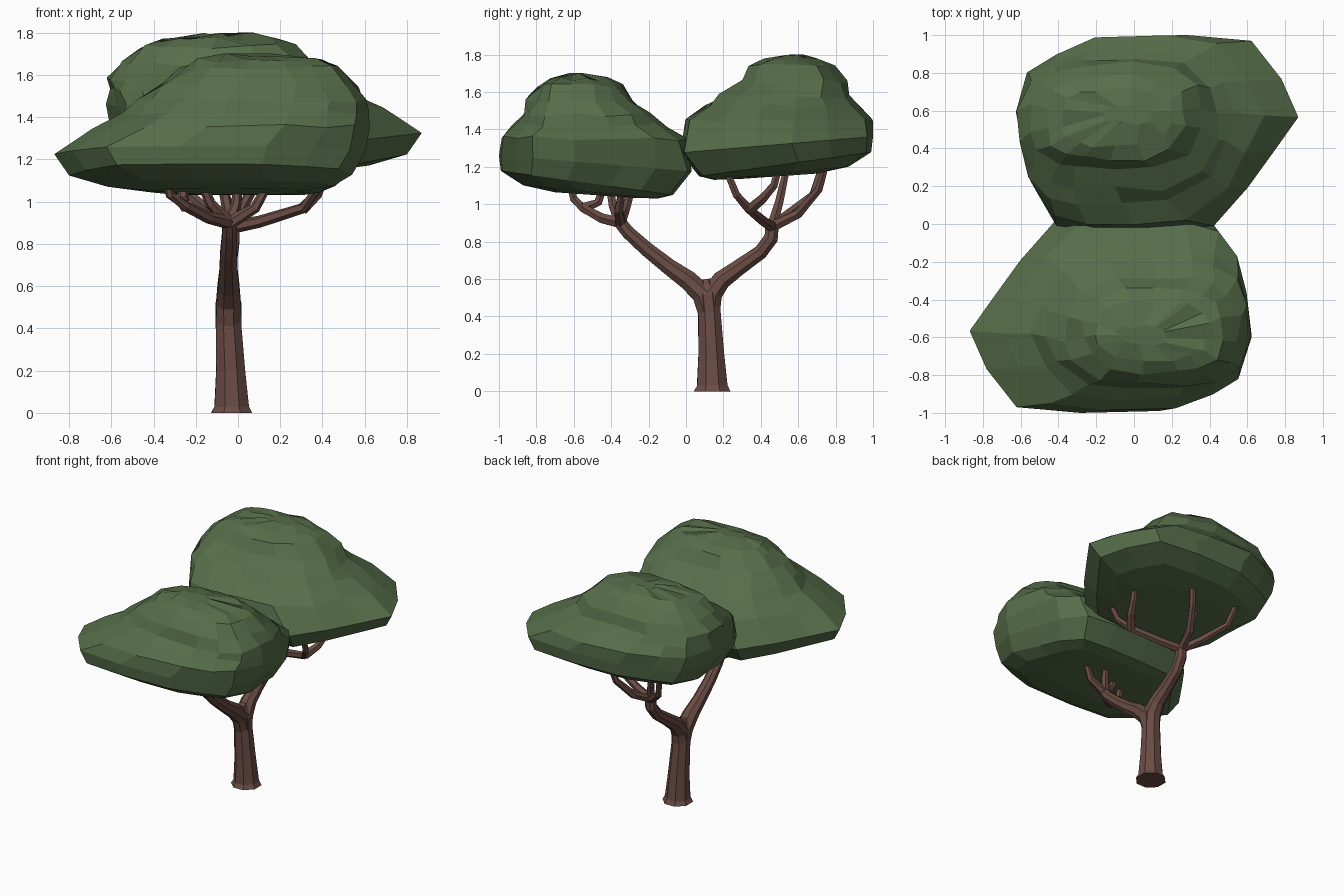
import bpy, bmesh, math, random
from mathutils import Vector, Matrix

random.seed(4)
cube = bpy.data.objects.get("Cube")
if cube:
    bpy.data.objects.remove(cube)


def material(name, rgb):
    m = bpy.data.materials.new(name)
    m.use_nodes = True
    m.diffuse_color = (*rgb, 1)
    bsdf = next(n for n in m.node_tree.nodes if n.type == 'BSDF_PRINCIPLED')
    bsdf.inputs["Base Color"].default_value = (*rgb, 1)
    bsdf.inputs["Roughness"].default_value = 0.9
    return m


leaf = material("leaf_green", (0.093, 0.155, 0.067))
bark = material("bark_brown", (0.145, 0.072, 0.059))


def finish(name, bm, mat):
    bmesh.ops.recalc_face_normals(bm, faces=bm.faces)
    me = bpy.data.meshes.new(name)
    bm.to_mesh(me)
    bm.free()
    me.materials.append(mat)
    ob = bpy.data.objects.new(name, me)
    bpy.context.collection.objects.link(ob)
    return ob


def bridge(bm, rings):
    """Skin a stack of equal vertex rings and cap both ends."""
    n = len(rings[0])
    for a, b in zip(rings, rings[1:]):
        for i in range(n):
            j = (i + 1) % n
            bm.faces.new((a[i], a[j], b[j], b[i]))
    bm.faces.new(rings[0])
    bm.faces.new(rings[-1])


def tube(name, path, radii, sides=8):
    """Tapered limb along a path."""
    pts = [Vector(p) for p in path]
    bm = bmesh.new()
    rings = []
    for k, p in enumerate(pts):
        d = pts[min(k + 1, len(pts) - 1)] - pts[max(k - 1, 0)]
        u = d.cross(Vector((1, 0.02, 0))).normalized()
        v = d.cross(u).normalized()
        rings.append([bm.verts.new(p + radii[k] * (math.cos(a) * u + math.sin(a) * v))
                      for a in (math.tau * (i + 0.5) / sides for i in range(sides))])
    bridge(bm, rings)
    return finish(name, bm, bark)


# Leaf crown: one outline stacked in terraced levels
OUTLINE = [(-.87, -.57), (-.74, -.39), (-.6, -.2), (-.42, 0), (-.1, .02), (.2, .02),
           (.42, 0), (.52, -.17), (.55, -.35), (.61, -.6), (.54, -.82), (.36, -.91),
           (.14, -.99), (-.28, -1), (-.62, -.97), (-.78, -.77)]
# x min, x max, y min, y max, height, underside tilt
LEVELS = [(-.4, .3, -.7, -.28, 1.05, .5),
          (-.62, .45, -.87, -.15, 1.065, .7),
          (-.8, .54, -.99, -.07, 1.11, 1),
          (-.87, .6, -1, .03, 1.22, .6),
          (-.67, .61, -.98, 0, 1.35, .1),
          (-.52, .6, -.92, -.12, 1.425, 0),
          (-.44, .59, -.87, -.19, 1.48, 0),
          (-.35, .54, -.84, -.3, 1.555, 0),
          (-.25, .46, -.78, -.35, 1.635, 0),
          (-.19, .38, -.71, -.42, 1.67, 0),
          (-.08, .16, -.64, -.54, 1.69, 0)]


def crown(name, matrix):
    bm = bmesh.new()
    rings = []
    for k, (x0, x1, y0, y1, z, tilt) in enumerate(LEVELS):
        round_off = max(0, min(1, (k - 3) / 3))
        ring = []
        for x, y in OUTLINE:
            p = Vector(((x + .13) / .74, (y + .49) / .51))
            # Upper levels become a squarish ellipse
            ell = p.normalized() * (1 + .14 * abs(math.sin(2 * math.atan2(p.y, p.x))))
            p = p.lerp(ell, round_off)
            px = (x0 + x1) / 2 + p.x * (x1 - x0) / 2
            py = (y0 + y1) / 2 + p.y * (y1 - y0) / 2
            pz = z - tilt * .14 * (py + .5)
            if k > 3:
                px += random.uniform(-.018, .018)
                py += random.uniform(-.015, .015)
                pz += random.uniform(-.012, .012)
            ring.append(bm.verts.new((px, py, pz)))
        rings.append(ring)
    bridge(bm, rings)
    bm.transform(matrix)
    return finish(name, bm, leaf)


crown("front_crown", Matrix())
crown("back_crown", Matrix.Translation((0, 0, .1)) @ Matrix.Rotation(math.pi, 4, 'Z'))

# Trunk and the two main limbs
front_node = (-.04, -.35, .9)
back_node = (-.03, .46, .88)
tube("trunk", [(-.03, .14, 0), (-.03, .14, .03), (-.035, .135, .2), (-.045, .125, .42),
               (-.045, .115, .52), (-.045, .105, .6)],
     [.105, .088, .074, .065, .066, .03])
tube("front_limb", [(-.045, .125, .4), (-.045, .09, .52), (-.045, .01, .595), (-.045, -.09, .665),
                    (-.045, -.21, .76), (-.04, -.31, .85), front_node],
     [.058, .063, .056, .047, .042, .038, .036])
tube("back_limb", [(-.045, .125, .4), (-.045, .135, .52), (-.045, .19, .595), (-.045, .28, .66),
                   (-.04, .4, .745), (-.03, .455, .82), back_node],
     [.058, .063, .054, .046, .041, .041, .038])


# Branches: each runs from a node through bends to a tip inside a crown
def branch(name, *path):
    n = len(path) - 1
    tube(name, path, [.032 - .013 * i / n for i in range(n + 1)], 6)


front_elbow = (-.25, -.55, .98)
branch("front_left_branch", front_node, (-.14, -.45, .925), front_elbow, (-.32, -.6, 1.03), (-.36, -.64, 1.18))
branch("front_left_twig", front_elbow, (-.26, -.47, 1.01), (-.26, -.42, 1.15))
branch("front_middle_branch", front_node, (-.13, -.39, .99), (-.2, -.42, 1.15))
branch("front_inner_branch", front_node, (-.01, -.32, .98), (.01, -.27, 1.15))
branch("front_right_branch", front_node, (.08, -.36, .97), (.17, -.33, 1.13))

back_elbow = (.31, .34, .97)
branch("back_right_branch", back_node, (.1, .42, .905), back_elbow, (.37, .27, 1.05), (.39, .2, 1.22))
branch("back_right_twig", back_elbow, (.37, .41, 1.03), (.4, .47, 1.1), (.41, .51, 1.25))
branch("back_outer_branch", back_node, (.01, .6, .95), (.08, .71, 1.08), (.12, .76, 1.26))
branch("back_left_branch", back_node, (-.13, .55, .95), (-.25, .68, 1.05), (-.3, .74, 1.24))
branch("back_inner_branch", back_node, (-.06, .5, 1.02), (-.1, .54, 1.2))
